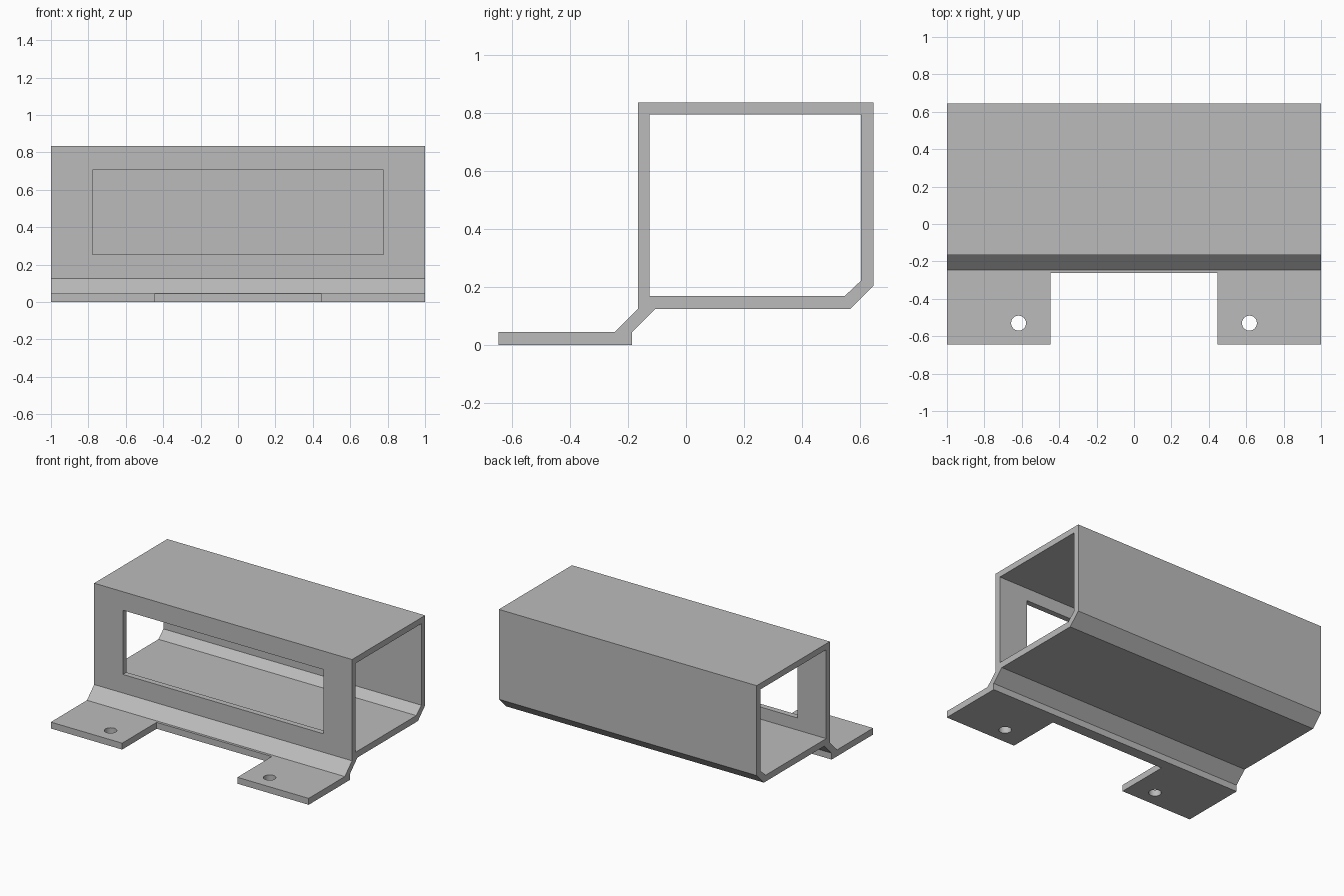
import bpy
import bmesh
from mathutils import Matrix, Vector

old = bpy.data.objects.get("Cube")
if old:
    bpy.data.objects.remove(old)

# Single grey metal
metal = bpy.data.materials.new("grey_metal")
metal.use_nodes = True
GREY = (0.5, 0.5, 0.5, 1)
metal.diffuse_color = GREY
metal.node_tree.nodes["Principled BSDF"].inputs["Base Color"].default_value = GREY


def finish(bm, name):
    bmesh.ops.recalc_face_normals(bm, faces=bm.faces)
    mesh = bpy.data.meshes.new(name)
    bm.to_mesh(mesh)
    bm.free()
    mesh.materials.append(metal)
    obj = bpy.data.objects.new(name, mesh)
    bpy.context.collection.objects.link(obj)
    return obj


# Bent sheet section (y, z): foot, riser, floor, bevel, back, roof, front
points = [(-.645, 0), (-.185, 0), (-.185, .045), (-.245, .045), (-.645, .045),
          (-.165, .125), (-.105, .125), (.565, .125), (.645, .205),
          (.645, .835), (-.165, .835),
          (-.125, .17), (.547, .17), (.602, .222), (.602, .793), (-.125, .793)]
walls = [(0, 1, 2, 3, 4), (3, 2, 6, 5), (5, 6, 7, 12, 11), (7, 8, 13, 12),
         (8, 9, 14, 13), (9, 10, 15, 14), (10, 5, 11, 15)]
bm = bmesh.new()
verts = [bm.verts.new((-1, y, z)) for y, z in points]
faces = [bm.faces.new([verts[i] for i in wall]) for wall in walls]
side = bmesh.ops.extrude_face_region(bm, geom=faces, use_keep_orig=True)
moved = [v for v in side["geom"] if isinstance(v, bmesh.types.BMVert)]
bmesh.ops.translate(bm, verts=moved, vec=(2, 0, 0))
bracket = finish(bm, "bracket")


def box_cutter(name, low, high):
    low, high = Vector(low), Vector(high)
    bm = bmesh.new()
    bmesh.ops.create_cube(bm, size=1, matrix=Matrix.Translation((low + high) / 2)
                          @ Matrix.Diagonal((*(high - low), 1)))
    return finish(bm, name)


def hole_cutter(name, x):
    bm = bmesh.new()
    bmesh.ops.create_cone(bm, cap_ends=True, segments=32, radius1=.04, radius2=.04,
                          depth=.2, matrix=Matrix.Translation((x, -.53, .02)))
    return finish(bm, name)


# Front window, gap between the feet, screw holes
cutters = [box_cutter("window_cutter", (-.777, -.3, .255), (.777, 0, .705)),
           box_cutter("foot_gap_cutter", (-.447, -.8, -.1), (.447, -.263, .1)),
           hole_cutter("right_hole_cutter", -.617),
           hole_cutter("left_hole_cutter", .617)]
bpy.context.view_layer.objects.active = bracket
for cutter in cutters:
    mod = bracket.modifiers.new(cutter.name, "BOOLEAN")
    mod.operation = "DIFFERENCE"
    mod.solver = "EXACT"
    mod.object = cutter
    bpy.ops.object.modifier_apply(modifier=mod.name)
    bpy.data.objects.remove(cutter)

# Smooth hole walls, sharp bends
bpy.ops.object.select_all(action="DESELECT")
bracket.select_set(True)
bpy.ops.object.shade_smooth_by_angle(angle=.4)
